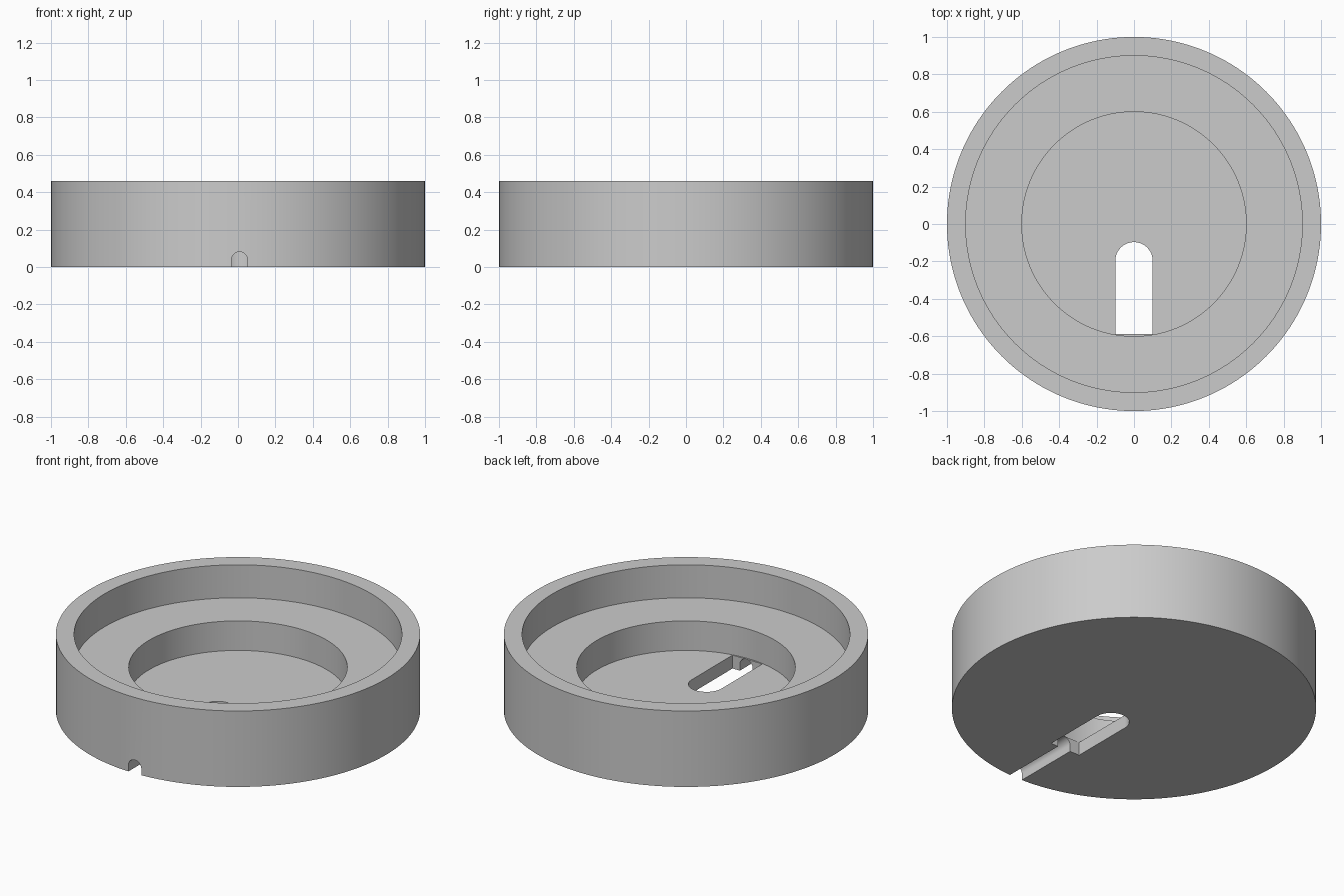
import bpy
import bmesh
from math import cos, sin, pi, radians

cube = bpy.data.objects.get("Cube")
if cube:
    bpy.data.objects.remove(cube)

SEGMENTS = 160
HEIGHT, LEDGE, FLOOR = 0.46, 0.26, 0.081
RIM_R, POCKET_R = 0.9, 0.6

grey = bpy.data.materials.new("plain grey")
grey.use_nodes = True
colour = (0.6, 0.6, 0.6, 1)
grey.diffuse_color = colour
grey.node_tree.nodes["Principled BSDF"].inputs["Base Color"].default_value = colour


def make_object(name, bm):
    bmesh.ops.recalc_face_normals(bm, faces=bm.faces)
    mesh = bpy.data.meshes.new(name)
    bm.to_mesh(mesh)
    bm.free()
    mesh.materials.append(grey)
    obj = bpy.data.objects.new(name, mesh)
    bpy.context.collection.objects.link(obj)
    return obj


def lathe(name, profile):
    """Turn (radius, z) rings around z and cap both ends."""
    bm = bmesh.new()
    rings = []
    for r, z in profile:
        angles = [2 * pi * i / SEGMENTS for i in range(SEGMENTS)]
        rings.append([bm.verts.new((r * cos(a), r * sin(a), z)) for a in angles])
    for low, high in zip(rings, rings[1:]):
        for i in range(SEGMENTS):
            j = (i + 1) % SEGMENTS
            bm.faces.new((low[i], low[j], high[j], high[i]))
    bm.faces.new(rings[0])
    bm.faces.new(rings[-1])
    return make_object(name, bm)


def arch_prism(name, radius, start, spring, place, depth):
    """Extrude a round-topped outline; place maps (u, v) to a 3D point."""
    arc = [(radius * cos(pi * i / 32), spring + radius * sin(pi * i / 32)) for i in range(33)]
    outline = [(radius, start)] + arc + [(-radius, start)]
    bm = bmesh.new()
    face = bm.faces.new([bm.verts.new(place(u, v)) for u, v in outline])
    result = bmesh.ops.extrude_face_region(bm, geom=[face])
    verts = [g for g in result["geom"] if isinstance(g, bmesh.types.BMVert)]
    bmesh.ops.translate(bm, verts=verts, vec=depth)
    obj = make_object(name, bm)
    obj.hide_render = True
    return obj


# Round body with stepped recess
body = lathe("round_base", [
    (1, 0), (1, HEIGHT), (RIM_R, HEIGHT), (RIM_R, LEDGE),
    (POCKET_R, LEDGE), (POCKET_R, FLOOR)])

# Slot through the floor and cable channel out to the front
cutters = [
    arch_prism("slot_cutter", 0.1, -0.588, -0.197,
               lambda u, v: (u, v, -0.1), (0, 0, 0.25)),
    arch_prism("channel_cutter", 0.043, -0.1, 0.038,
               lambda u, v: (u + 0.008, -1.1, v), (0, 0.6, 0)),
]
for cutter in cutters:
    cut = body.modifiers.new(cutter.name, 'BOOLEAN')
    cut.operation = 'DIFFERENCE'
    cut.solver = 'EXACT'
    cut.object = cutter

# Bake the cuts and drop the cutters
bpy.context.view_layer.update()
evaluated = body.evaluated_get(bpy.context.evaluated_depsgraph_get())
cut_mesh = bpy.data.meshes.new_from_object(evaluated)
body.modifiers.clear()
body.data = cut_mesh
for cutter in cutters:
    bpy.data.objects.remove(cutter)

# Smooth round walls, sharp rims
bpy.ops.object.select_all(action='DESELECT')
body.select_set(True)
bpy.context.view_layer.objects.active = body
bpy.ops.object.shade_smooth_by_angle(angle=radians(30))
